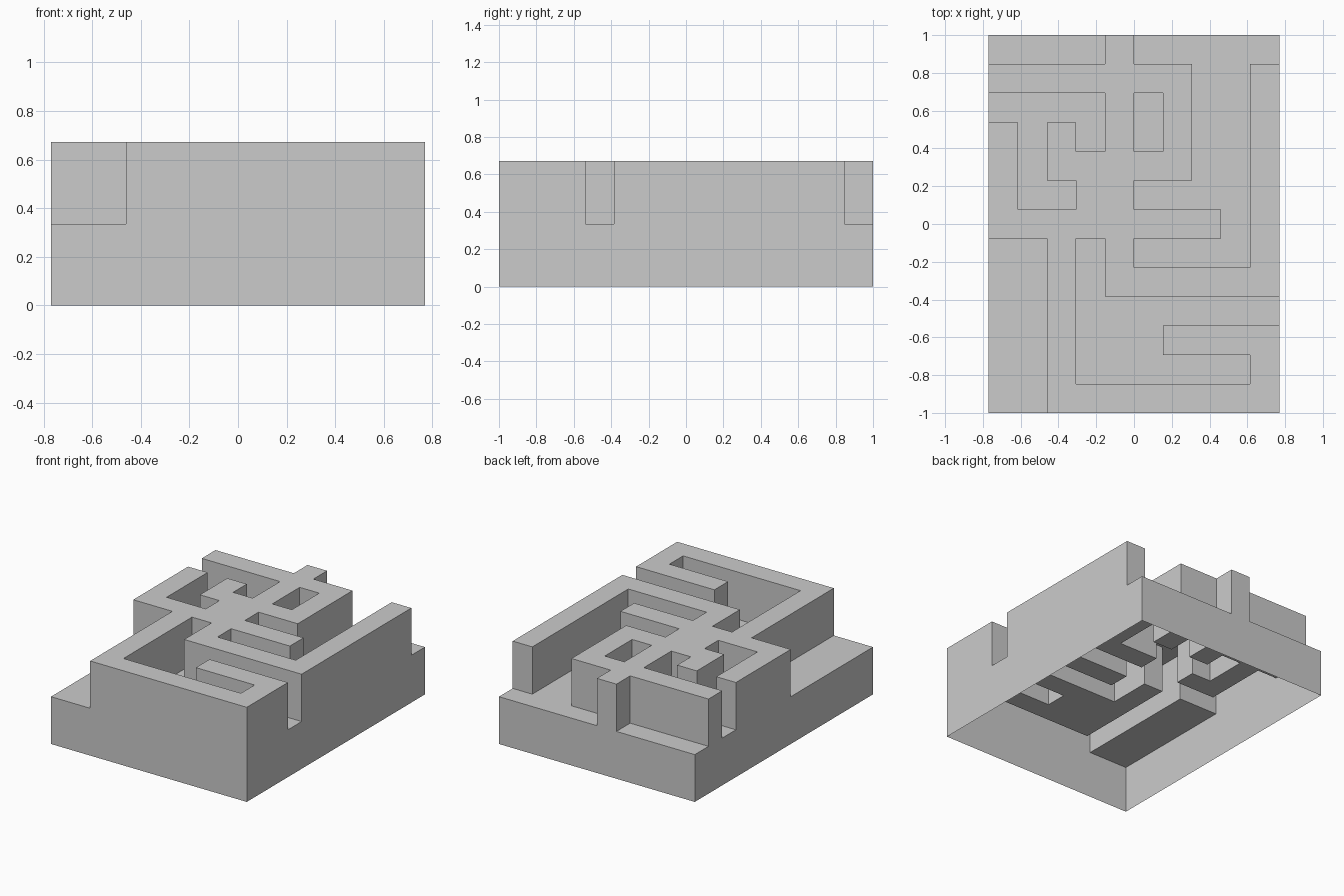
import bpy
import bmesh

if "Cube" in bpy.data.objects:
    bpy.data.objects.remove(bpy.data.objects["Cube"])

COLS, ROWS = 10, 13
CELL = 2 / ROWS
STEP = 0.336  # height of the base, and of the raised walls above it

# Sunken channels, as cell ranges: first col, last col, first row, last row (row 0 = back)
CHANNELS = [
    (0, 3, 0, 0), (5, 9, 0, 0),                              # back ledges
    (7, 8, 1, 4), (5, 8, 5, 5), (8, 8, 6, 6), (5, 8, 7, 7),  # right passage
    (5, 5, 2, 3),                                            # pit
    (0, 3, 2, 2), (3, 3, 3, 3), (1, 1, 3, 5), (2, 2, 5, 5),  # left passage
    (0, 1, 7, 12),                                           # front left ledge
    (3, 3, 7, 11), (4, 9, 9, 9), (4, 5, 10, 10), (4, 8, 11, 11),  # front passage
]


def level(c, r):
    """0 off the board, 1 in a channel, 2 on a raised wall."""
    if not (0 <= c < COLS and 0 <= r < ROWS):
        return 0
    sunk = any(a <= c <= b and d <= r <= e for a, b, d, e in CHANNELS)
    return 1 if sunk else 2


bm = bmesh.new()


def quad(points):
    bm.faces.new([bm.verts.new(p) for p in points])


for c in range(COLS):
    for r in range(ROWS):
        h = level(c, r)
        x0, y1 = (c - COLS / 2) * CELL, 1 - r * CELL
        x1, y0 = x0 + CELL, y1 - CELL
        # Cell top
        ring = [(x0, y0), (x1, y0), (x1, y1), (x0, y1)]
        quad([(x, y, h * STEP) for x, y in ring])
        # Vertical sides wherever the neighbour is lower
        for i, (dc, dr) in enumerate([(0, 1), (1, 0), (0, -1), (-1, 0)]):
            a, b = ring[i], ring[(i + 1) % 4]
            for k in range(level(c + dc, r + dr), h):
                lo, hi = k * STEP, (k + 1) * STEP
                quad([(*a, lo), (*b, lo), (*b, hi), (*a, hi)])

# Weld the shell (open underneath) and merge flat areas
bmesh.ops.remove_doubles(bm, verts=bm.verts, dist=0.001)
bmesh.ops.dissolve_limit(bm, angle_limit=0.02, verts=bm.verts, edges=bm.edges)

mesh = bpy.data.meshes.new("maze_block")
bm.to_mesh(mesh)
bm.free()
bpy.context.collection.objects.link(bpy.data.objects.new("maze_block", mesh))
